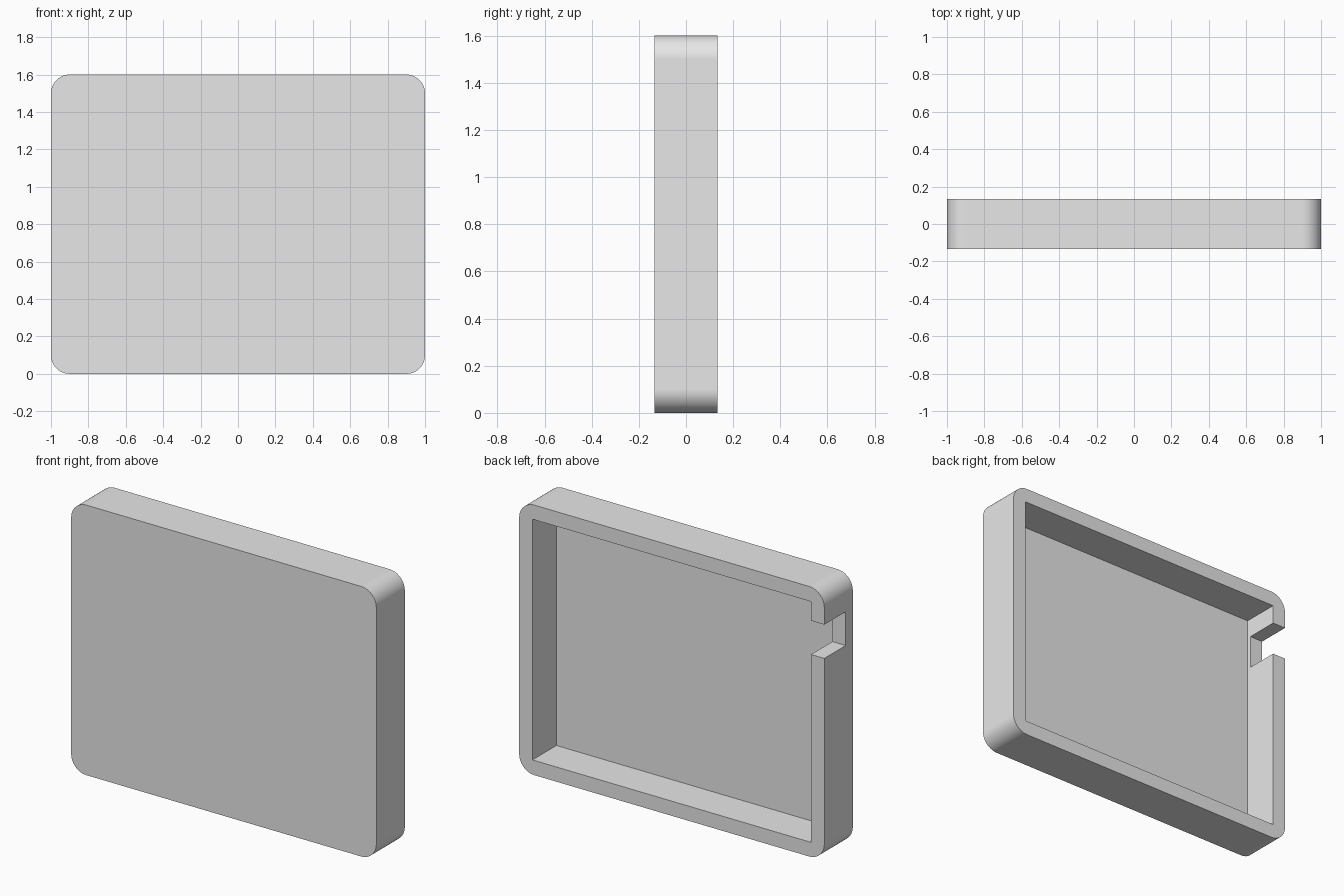
import bpy
import bmesh
import math
from mathutils import Vector

default_cube = bpy.data.objects.get("Cube")
if default_cube:
    bpy.data.objects.remove(default_cube, do_unlink=True)

WIDTH, DEPTH, HEIGHT = 2.0, 0.267, 1.6
RADIUS = 0.1
WALL, FLOOR = 0.087, 0.043
BACK = DEPTH / 2

grey = bpy.data.materials.new("light_grey")
grey.use_nodes = True
grey.diffuse_color = (0.8, 0.8, 0.8, 1)
grey.node_tree.nodes["Principled BSDF"].inputs["Base Color"].default_value = (0.8, 0.8, 0.8, 1)


def box(name, low, high, radius=0):
    """Box between two corners, optionally rounding its front-to-back edges."""
    low, high = Vector(low), Vector(high)
    bm = bmesh.new()
    bmesh.ops.create_cube(bm, size=1)
    for v in bm.verts:
        v.co = (low + high) / 2 + v.co * (high - low)
    if radius:
        edges = [e for e in bm.edges if abs(e.verts[0].co.y - e.verts[1].co.y) > 0.01]
        bmesh.ops.bevel(bm, geom=edges, offset=radius, segments=12,
                        profile=0.5, affect='EDGES')
    mesh = bpy.data.meshes.new(name)
    bm.to_mesh(mesh)
    bm.free()
    mesh.materials.append(grey)
    obj = bpy.data.objects.new(name, mesh)
    bpy.context.collection.objects.link(obj)
    return obj


def cut(target, cutter):
    """Subtract the cutter, then discard it."""
    cutter.hide_render = True
    mod = target.modifiers.new("cut", 'BOOLEAN')
    mod.operation = 'DIFFERENCE'
    mod.solver = 'EXACT'
    mod.object = cutter
    bpy.context.view_layer.objects.active = target
    bpy.ops.object.modifier_apply(modifier=mod.name)
    bpy.data.objects.remove(cutter, do_unlink=True)


# Rounded outer shell
tray = box("tray_shell", (-WIDTH / 2, -BACK, 0), (WIDTH / 2, BACK, HEIGHT), RADIUS)

# Square-cornered recess, open at the back
inner = WIDTH / 2 - WALL
cut(tray, box("recess_cutter", (-inner, -BACK + FLOOR, WALL),
              (inner, BACK + 0.1, HEIGHT - WALL)))

# Notch through one side wall, leaving a low lip above the floor
cut(tray, box("notch_cutter", (-WIDTH / 2 - 0.1, BACK - 0.2, 1.2),
              (-inner + 0.05, BACK + 0.1, 1.4)))

# Smooth corners with crisp rims and flat walls
bpy.ops.object.select_all(action='DESELECT')
tray.select_set(True)
bpy.context.view_layer.objects.active = tray
bpy.ops.object.shade_smooth_by_angle(angle=math.radians(30))
weighted = tray.modifiers.new("weighted_normals", 'WEIGHTED_NORMAL')
weighted.keep_sharp = True
